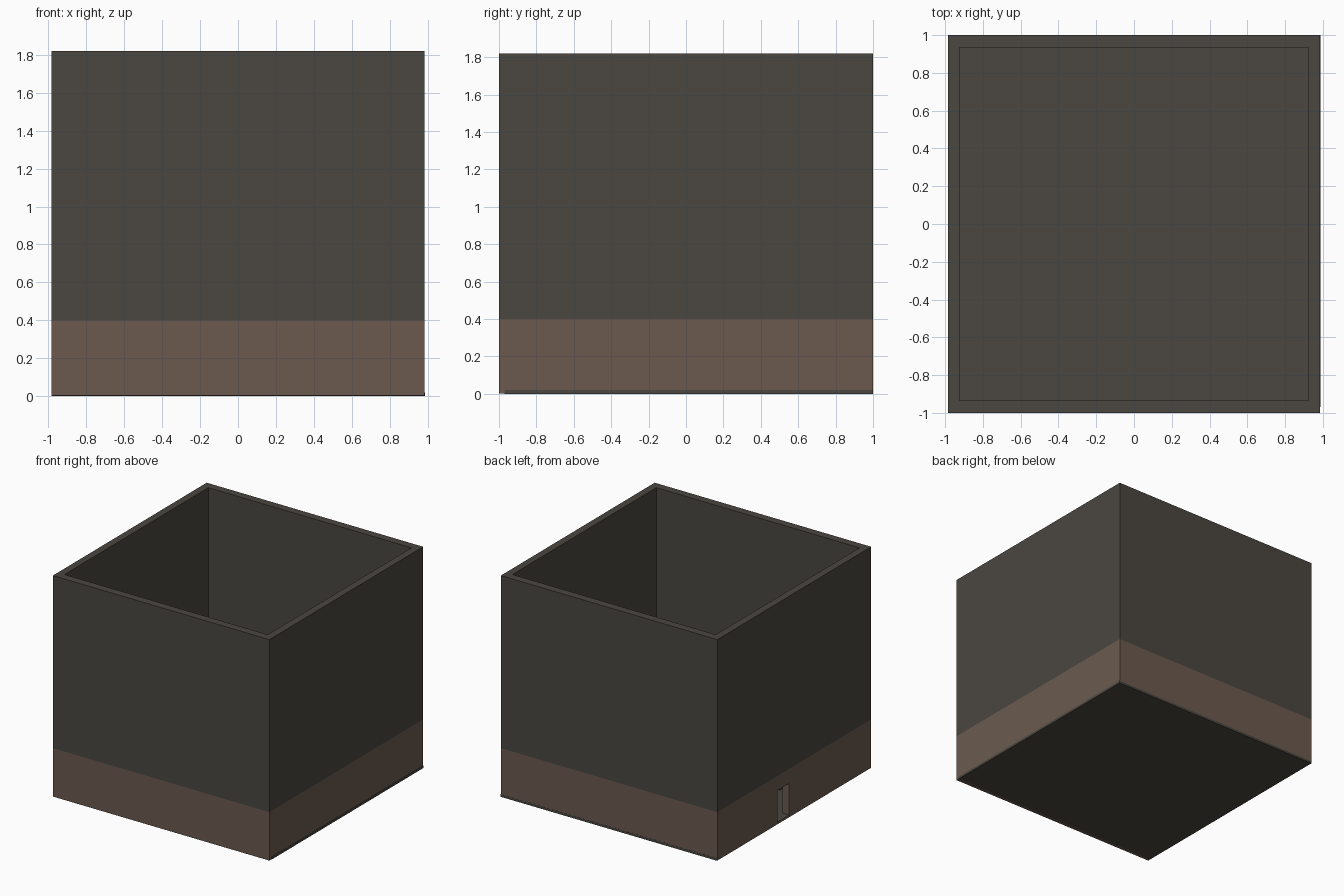
import bpy, bmesh

if "Cube" in bpy.data.objects:
    bpy.data.objects.remove(bpy.data.objects["Cube"])

def material(name, rgb):
    m = bpy.data.materials.new(name)
    m.diffuse_color = (*rgb, 1)
    m.use_nodes = True
    m.node_tree.nodes["Principled BSDF"].inputs["Base Color"].default_value = m.diffuse_color
    return m

GREY = material("dark grey plaster", (0.069, 0.063, 0.053))
BROWN = material("brown brick", (0.147, 0.102, 0.078))

def boxes(name, spans, mat):
    """One object from boxes given as (x0, x1, y0, y1, z0, z1)."""
    bm = bmesh.new()
    for x0, x1, y0, y1, z0, z1 in spans:
        vs = bmesh.ops.create_cube(bm, size=1)["verts"]
        for v in vs:
            v.co = ((x0 + x1) / 2 + v.co.x * (x1 - x0),
                    (y0 + y1) / 2 + v.co.y * (y1 - y0),
                    (z0 + z1) / 2 + v.co.z * (z1 - z0))
    me = bpy.data.meshes.new(name)
    bm.to_mesh(me)
    bm.free()
    me.materials.append(mat)
    ob = bpy.data.objects.new(name, me)
    bpy.context.collection.objects.link(ob)
    return ob

def ring(name, z0, z1, mat):
    """Rectangular wall ring between outer and inner outlines."""
    bm = bmesh.new()
    loops = []
    for hx, hy, z in ((X, Y, z0), (X, Y, z1), (XI, YI, z1), (XI, YI, z0)):
        loops.append([bm.verts.new((sx * hx, sy * hy, z))
                      for sx, sy in ((-1, -1), (1, -1), (1, 1), (-1, 1))])
    for k in range(4):
        a, b = loops[k], loops[(k + 1) % 4]
        for i in range(4):
            j = (i + 1) % 4
            bm.faces.new((a[i], a[j], b[j], b[i]))
    bmesh.ops.recalc_face_normals(bm, faces=bm.faces)
    me = bpy.data.meshes.new(name)
    bm.to_mesh(me)
    bm.free()
    me.materials.append(mat)
    ob = bpy.data.objects.new(name, me)
    bpy.context.collection.objects.link(ob)
    return ob

X, Y, XI, YI = 0.985, 1.0, 0.925, 0.935
BAND, TOP, FLOOR = 0.40, 1.82, 0.02

# Tall open-topped upper walls
ring("upper_walls", BAND, TOP, GREY)

# Ground storey walls with a doorway on the left side
base = ring("ground_storey_walls", 0.002, BAND, BROWN)
cutter = boxes("doorway_cutter", [(-1.1, -0.85, 0.065, 0.22, FLOOR, 0.28)], BROWN)
cutter.hide_render = True
cutter.hide_viewport = True
mod = base.modifiers.new("doorway", 'BOOLEAN')
mod.operation = 'DIFFERENCE'
mod.solver = 'EXACT'
mod.object = cutter

# Floor slab, its edge just showing along the right and back
boxes("floor_slab", [(-X + 0.002, X + 0.002, -0.97, Y + 0.001, 0, FLOOR)], GREY)

# Deck over the ground storey
boxes("ceiling_deck", [(-XI, XI, -YI, YI, BAND - 0.02, BAND)], GREY)

# Posts reaching up through the deck: small on two lines, larger loose ones
small = [(-0.925, 0.53), (-0.04, 0.53), (0.905, 0.53), (0.84, 0.73),
         (-0.66, -0.27), (0.16, -0.27), (0.58, -0.27), (0.69, -0.27)]
large = [(0.04, 0.285), (-0.15, -0.75)]
spans = [(x - w, x + w, y - d, y + d, FLOOR, BAND + 0.004)
         for group, w, d in ((small, 0.018, 0.015), (large, 0.028, 0.021))
         for x, y in group]
boxes("posts", spans, GREY)
